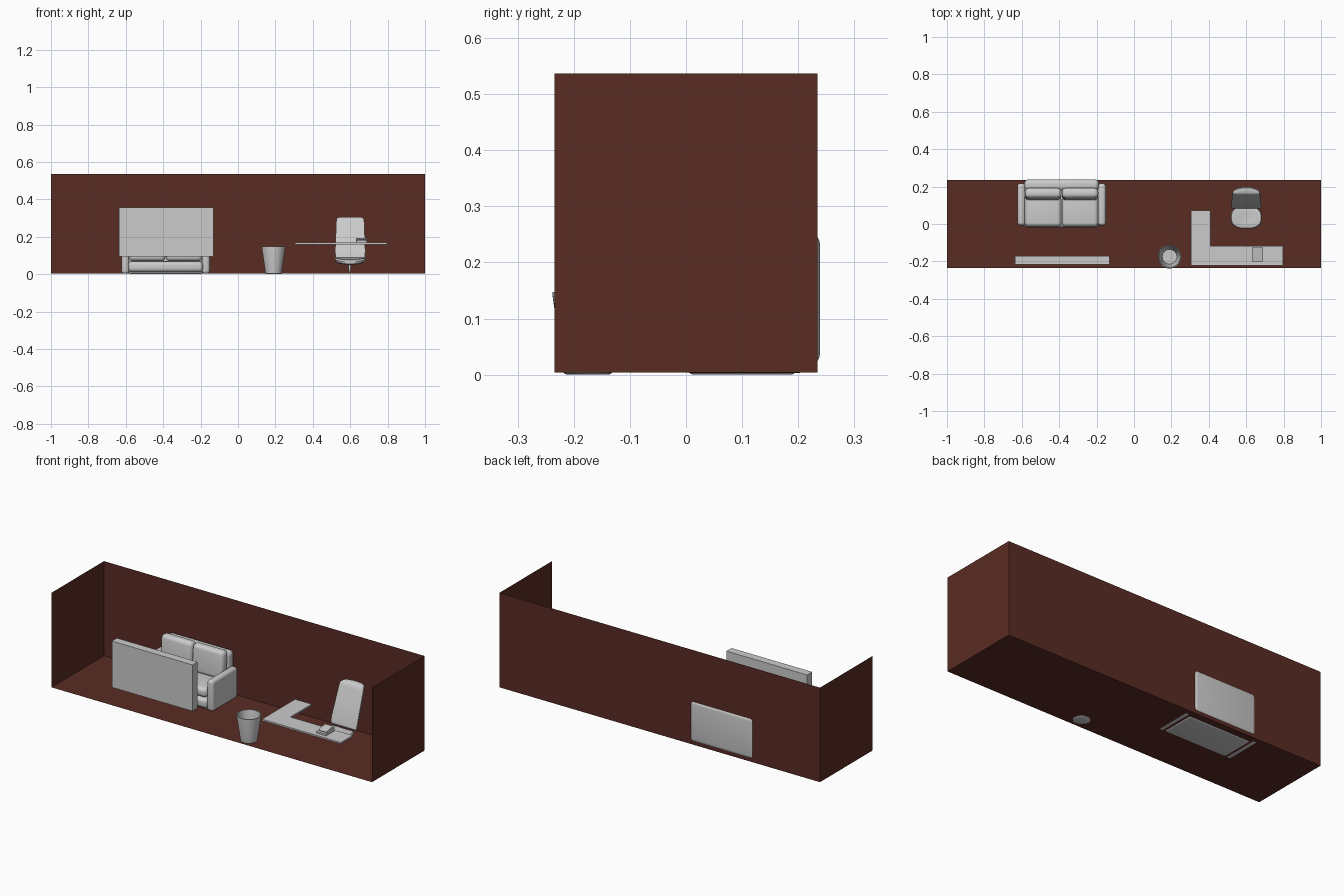
import bpy, bmesh
from math import cos, sin, pi, radians
from mathutils import Matrix

if "Cube" in bpy.data.objects:
    bpy.data.objects.remove(bpy.data.objects["Cube"])

wall_mat = bpy.data.materials.new("dark_red_brown")
wall_mat.diffuse_color = (0.1, 0.025, 0.017, 1)
wall_mat.use_nodes = True
wall_mat.node_tree.nodes["Principled BSDF"].inputs["Base Color"].default_value = wall_mat.diffuse_color


def make(name, bm, mat=None, smooth=True):
    me = bpy.data.meshes.new(name)
    bm.to_mesh(me)
    bm.free()
    ob = bpy.data.objects.new(name, me)
    bpy.context.collection.objects.link(ob)
    if mat:
        me.materials.append(mat)
    if smooth:
        bpy.ops.object.select_all(action='DESELECT')
        ob.select_set(True)
        bpy.context.view_layer.objects.active = ob
        bpy.ops.object.shade_smooth_by_angle(angle=radians(40))
    return ob


def box(name, x, y, z, bevel=0, tilt=0):
    """Box from ranges, optionally rounded and leaned back about x."""
    bm = bmesh.new()
    bmesh.ops.create_cube(bm, size=1)
    for v in bm.verts:
        v.co.x *= x[1] - x[0]
        v.co.y *= y[1] - y[0]
        v.co.z *= z[1] - z[0]
    if bevel:
        bmesh.ops.bevel(bm, geom=bm.edges[:], offset=bevel, segments=5,
                        profile=0.5, affect='EDGES')
    bm.transform(Matrix.Translation((sum(x) / 2, sum(y) / 2, sum(z) / 2))
                 @ Matrix.Rotation(radians(tilt), 4, 'X'))
    return make(name, bm, smooth=bevel > 0)


def loft(name, rings, cap_end=True, smooth=True):
    """Skin a stack of closed rings and cap the ends."""
    bm = bmesh.new()
    rows = [[bm.verts.new(p) for p in r] for r in rings]
    n = len(rows[0])
    for a, b in zip(rows, rows[1:]):
        for i in range(n):
            j = (i + 1) % n
            bm.faces.new((a[i], a[j], b[j], b[i]))
    bm.faces.new(rows[0][::-1])
    if cap_end:
        bm.faces.new(rows[-1])
    bmesh.ops.recalc_face_normals(bm, faces=bm.faces[:])
    return make(name, bm, smooth=smooth)


def circle(cx, cy, r, z, n=40):
    return [(cx + r * cos(2 * pi * i / n), cy + r * sin(2 * pi * i / n), z)
            for i in range(n)]


# Room: floor and three thin walls, open at the front and top
X, Y, Z0, Z1 = 1.0, 0.234, 0.004, 0.537
for name, quad in {
    "floor": [(-X, -Y, Z0), (X, -Y, Z0), (X, Y, Z0), (-X, Y, Z0)],
    "back_wall": [(-X, Y, Z0), (X, Y, Z0), (X, Y, Z1), (-X, Y, Z1)],
    "left_wall": [(-X, -Y, Z0), (-X, Y, Z0), (-X, Y, Z1), (-X, -Y, Z1)],
    "right_wall": [(X, Y, Z0), (X, -Y, Z0), (X, -Y, Z1), (X, Y, Z1)],
}.items():
    bm = bmesh.new()
    bm.faces.new([bm.verts.new(p) for p in quad])
    make(name, bm, wall_mat, smooth=False)

# Sofa: base, back frame, paired cushions and arms
SX = -0.387
box("sofa_base", (SX - 0.198, SX + 0.198), (0.0, 0.2), (0, 0.07), 0.015)
box("sofa_front_rail", (SX - 0.2, SX + 0.2), (-0.018, 0.03), (0.012, 0.068), 0.02)
box("sofa_back_frame", (SX - 0.2, SX + 0.2), (0.178, 0.239), (0.015, 0.255), 0.024)
for s, side in ((-1, "left"), (1, "right")):
    xs = sorted((SX + s * 0.001, SX + s * 0.196))
    box(side + "_seat_cushion", xs, (-0.015, 0.15), (0.07, 0.125), 0.022)
    box(side + "_back_cushion", xs, (0.133, 0.187), (0.115, 0.272), 0.022, tilt=-5)
    xs = sorted((SX + s * 0.195, SX + s * 0.236))
    box(side + "_arm", xs, (-0.008, 0.217), (0.003, 0.176), 0.016)

# Floating display panel in front of the sofa
box("panel", (-0.635, -0.132), (-0.217, -0.172), (0.095, 0.356))

# Waste bin: open tapered cup with wall thickness
cx, cy = 0.19, -0.175
loft("waste_bin", [circle(cx, cy, r, z) for r, z in (
    (0.038, 0), (0.043, 0.003), (0.063, 0.141), (0.063, 0.147),
    (0.058, 0.147), (0.039, 0.008))])

# L-shaped desk top
outline = [(0.305, -0.222), (0.797, -0.222), (0.797, -0.117),
           (0.408, -0.117), (0.408, 0.073), (0.305, 0.073)]
loft("desk_top", [[(x, y, z) for x, y in outline] for z in (0.16, 0.169)],
     smooth=False)

# Small wedge-shaped desk device with a raised face
side = [(-0.2, 0.169), (-0.125, 0.169), (-0.125, 0.193), (-0.2, 0.179)]
loft("desk_device", [[(x, y, z) for y, z in side] for x in (0.63, 0.69)],
     smooth=False)
box("device_face", (0.638, 0.684), (-0.19, -0.135), (0.183, 0.19), tilt=10)

# Office chair: dished seat
CX = 0.6
seat = []
for k, z in ((0.7, 0.05), (0.93, 0.055), (1, 0.066), (0.95, 0.075), (0.8, 0.078),
             (0.4, 0.075)):
    ring = []
    for i in range(40):
        t = 2 * pi * i / 40
        c, s = cos(t), sin(t)
        x = (abs(c) ** 0.75) * (1 if c > 0 else -1) * k
        y = (abs(s) ** 0.75) * (1 if s > 0 else -1) * k
        ring.append((CX + 0.083 * x, 0.035 + 0.06 * y, z + 0.013 * x * x))
    seat.append(ring)
loft("chair_seat", seat)

# Office chair: reclined back with flat front and bulging rear
back = []
for z, w, y, d in ((0.08, 0.066, 0.09, 0.02), (0.09, 0.078, 0.084, 0.032),
                   (0.12, 0.081, 0.09, 0.037), (0.2, 0.078, 0.12, 0.04),
                   (0.28, 0.075, 0.15, 0.042), (0.298, 0.072, 0.158, 0.041),
                   (0.305, 0.06, 0.167, 0.026)):
    front = [(CX - w + 2 * w * i / 8, y, z) for i in range(9)]
    rear = [(CX + w * cos(pi * i / 14), y + 0.006 + (d - 0.006) * sin(pi * i / 14), z)
            for i in range(15)]
    back.append(front + rear)
loft("chair_back", back)

# Office chair: column
loft("chair_column", [circle(CX - 0.003, 0.04, r, z, 16)
                      for r, z in ((0.004, 0.008), (0.007, 0.03), (0.007, 0.06))])
